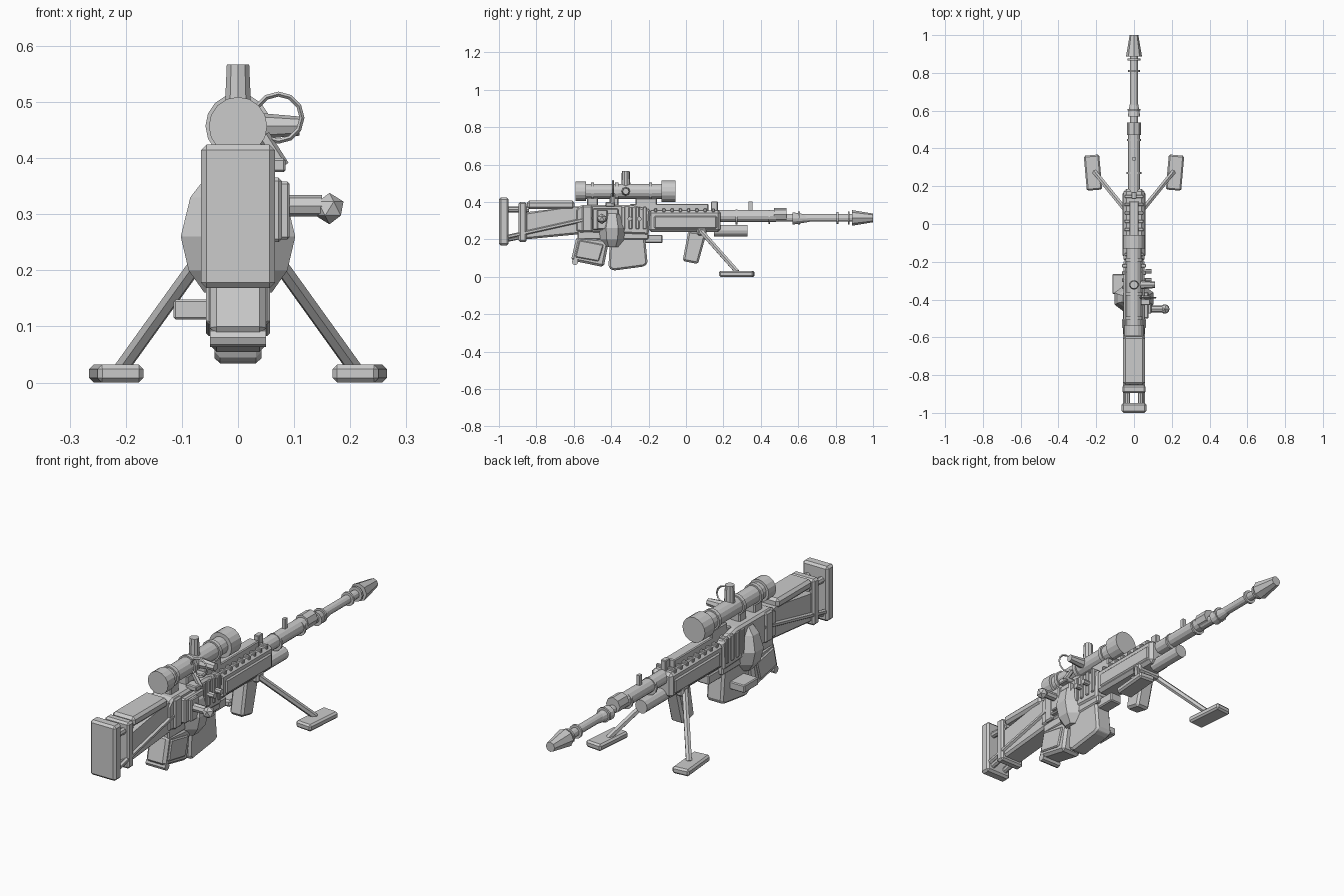
import bpy, bmesh
from math import radians, cos, sin, pi
from mathutils import Vector

if "Cube" in bpy.data.objects:
    bpy.data.objects.remove(bpy.data.objects["Cube"])


def finish(name, bm, bevel=0.0):
    if bevel:
        bmesh.ops.bevel(bm, geom=bm.edges[:], offset=bevel, segments=1, affect='EDGES')
    bmesh.ops.recalc_face_normals(bm, faces=bm.faces[:])
    me = bpy.data.meshes.new(name)
    bm.to_mesh(me)
    bm.free()
    ob = bpy.data.objects.new(name, me)
    bpy.context.collection.objects.link(ob)
    return ob


def prism(name, pts, x0, x1, bevel=0.0):
    """Side profile of (y, z) points, extruded from x0 to x1."""
    bm = bmesh.new()
    a = [bm.verts.new((x0, y, z)) for y, z in pts]
    b = [bm.verts.new((x1, y, z)) for y, z in pts]
    bm.faces.new(a)
    bm.faces.new(b[::-1])
    for i in range(len(pts)):
        j = (i + 1) % len(pts)
        bm.faces.new((a[i], b[i], b[j], a[j]))
    return finish(name, bm, bevel)


def box(name, x0, x1, y0, y1, z0, z1, bevel=0.0):
    return prism(name, [(y0, z0), (y1, z0), (y1, z1), (y0, z1)], x0, x1, bevel)


def rod(name, p, q, r1, r2=None, n=12):
    """Cylinder or cone from p to q."""
    p, q = Vector(p), Vector(q)
    d = q - p
    bm = bmesh.new()
    bmesh.ops.create_cone(bm, cap_ends=True, segments=n, radius1=r1,
                          radius2=r1 if r2 is None else r2, depth=d.length)
    bm.transform(d.to_track_quat('Z', 'Y').to_matrix().to_4x4())
    bmesh.ops.translate(bm, verts=bm.verts[:], vec=(p + q) / 2)
    return finish(name, bm)


def along(name, y0, y1, z, r1, r2=None, n=12):
    return rod(name, (0, y0, z), (0, y1, z), r1, r2, n)


# Shoulder stock
box("butt_plate", -.066, .066, -1, -.948, .168, .424, .01)
box("buffer_plate", -.062, .062, -.895, -.853, .185, .4, .009)
prism("stock_body", [(-.86, .2), (-.53, .232), (-.53, .375), (-.6, .375), (-.86, .345)], -.05, .05, .01)
box("cheek_rest", -.058, .058, -.85, -.595, .362, .407, .012)
for s in (-1, 1):
    rod("stock_top_rod", (s*.035, -.96, .36), (s*.035, -.84, .36), .015, n=8)
    rod("stock_bottom_rod", (s*.035, -.96, .2), (s*.035, -.84, .225), .014, n=8)
    rod("stock_brace", (s*.05, -.95, .215), (s*.05, -.5, .315), .011, n=6)

# Receiver with side ribs
prism("receiver", [(-.59, .24), (-.2, .225), (-.19, .36), (-.3, .385), (-.56, .385), (-.59, .36)], -.056, .056, .01)
box("receiver_collar", -.063, .063, -.555, -.5, .24, .38, .007)
for i in range(4):
    y = -.345 + i * .038
    box("receiver_rib", -.064, .064, y, y + .02, .255, .375, .004)
box("ejection_cover", .05, .078, -.5, -.36, .25, .365, .006)
box("side_plate", .06, .092, -.475, -.42, .255, .358, .004)
for y in (-.3, -.25):
    rod("side_bolt", (.06, y, .31), (.092, y, .31), .013, n=8)

# Faceted bulge round the receiver
bm = bmesh.new()
rings = []
for z, rx, ry in ((.16, .06, .045), (.2, .088, .07), (.26, .102, .078), (.33, .085, .055), (.365, .058, .04)):
    rings.append([bm.verts.new((rx * cos(k*pi/4 + pi/8) / cos(pi/8), -.395 + ry * sin(k*pi/4 + pi/8) / cos(pi/8), z))
                  for k in range(8)])
for a, b in zip(rings, rings[1:]):
    for k in range(8):
        bm.faces.new((a[k], a[(k+1) % 8], b[(k+1) % 8], b[k]))
bm.faces.new(rings[0])
bm.faces.new(rings[-1])
finish("receiver_bulge", bm)

# Bolt handle
rod("bolt_arm", (.05, -.45, .315), (.15, -.45, .315), .019, n=8)
bm = bmesh.new()
bmesh.ops.create_icosphere(bm, subdivisions=1, radius=.028)
bmesh.ops.translate(bm, verts=bm.verts[:], vec=(.163, -.45, .31))
finish("bolt_knob", bm)

# Lower blocks
prism("front_magazine", [(-.405, .225), (-.22, .225), (-.205, .07), (-.225, .055), (-.39, .033), (-.415, .05)], -.042, .042, .01)
prism("rear_magazine", [(-.585, .215), (-.41, .2), (-.44, .052), (-.615, .088)], -.05, .05, .012)
prism("rear_magazine_panel", [(-.57, .197), (-.44, .172), (-.467, .082), (-.592, .105)], -.057, .057, .005)
rod("magazine_catch", (-.05, -.593, .08), (.05, -.593, .08), .017, n=8)
box("left_side_box", -.115, -.03, -.37, -.265, .112, .148, .004)
box("trigger_block", -.03, .03, -.24, -.125, .18, .225, .005)
box("trigger_housing", -.048, .048, -.58, -.2, .2, .25, .006)

# Handguard with ladder ribs and top rail
box("handguard", -.055, .055, -.2, .185, .24, .355, .014)
box("handguard_side_panel", -.061, .061, -.17, .165, .258, .325, .006)
box("top_rail", -.025, .025, -.3, .12, .345, .39, .004)
for i in range(8):
    y = -.17 + i * .044
    box("handguard_rib", -.05, .05, y, y + .016, .345, .366, .003)
box("rear_sight", -.013, .013, .133, .17, .34, .402, .003)
box("front_sight", -.008, .008, .335, .355, .34, .402)

# Barrel
along("barrel_sleeve", .17, .48, .326, .032)
along("gas_block", .47, .538, .333, .036, n=8)
along("barrel", .45, .9, .315, .02)
along("barrel_cone", .57, .66, .312, .033, .018)
along("muzzle_brake", .888, 1, .315, .042, .023, 8)
for y, z, r in ((.27, .32, .04), (.445, .32, .038), (.605, .315, .034), (.81, .315, .032), (.87, .315, .034)):
    along("barrel_ring", y - .005, y + .005, z, r)
along("under_tube", .15, .33, .247, .031)

# Foregrip and bipod
prism("foregrip", [(.012, .245), (.11, .235), (.064, .068), (-.018, .085)], -.035, .035, .01)
box("bipod_mount", -.06, .06, .06, .11, .22, .265, .008)
for s in (-1, 1):
    rod("bipod_leg", (s*.05, .08, .245), (s*.208, .275, .025), .014, n=6)
    foot = box("bipod_foot", -.041, .041, -.093, .093, 0, .032, .008)
    foot.location = (s*.217, .272, 0)
    foot.rotation_euler.z = radians(-5 * s)

# Telescopic sight
along("scope_tube", -.55, -.12, .457, .04, n=14)
along("scope_eyepiece", -.59, -.535, .457, .052, n=16)
along("scope_objective", -.13, -.057, .457, .058, n=16)
for y in (-.5, -.37, -.19):
    along("scope_ring", y - .009, y + .009, .457, .047, n=14)
rod("scope_top_turret", (0, -.322, .48), (0, -.322, .567), .025, .021, 10)
rod("scope_side_turret", (.03, -.322, .457), (.11, -.322, .457), .024, .017, 8)
box("scope_front_mount", -.025, .025, -.27, -.155, .38, .42, .005)
box("scope_rear_mount", -.025, .025, -.53, -.47, .37, .425, .005)
box("scope_centre_mount", -.025, .025, -.41, -.36, .37, .425, .005)
prism("scope_lever", [(-.43, .375), (-.38, .375), (-.38, .4), (-.43, .4)], .03, .085, .004)
rod("scope_lever_arm", (.08, -.39, .385), (.045, -.39, .44), .012, n=6)

# Lens cover ring beside the scope
bpy.ops.mesh.primitive_torus_add(major_segments=12, minor_segments=4, major_radius=.042, minor_radius=.0045,
                                 location=(.072, -.39, .472), rotation=(pi/2, 0, 0))
bpy.context.object.name = "flipped_cover_ring"
